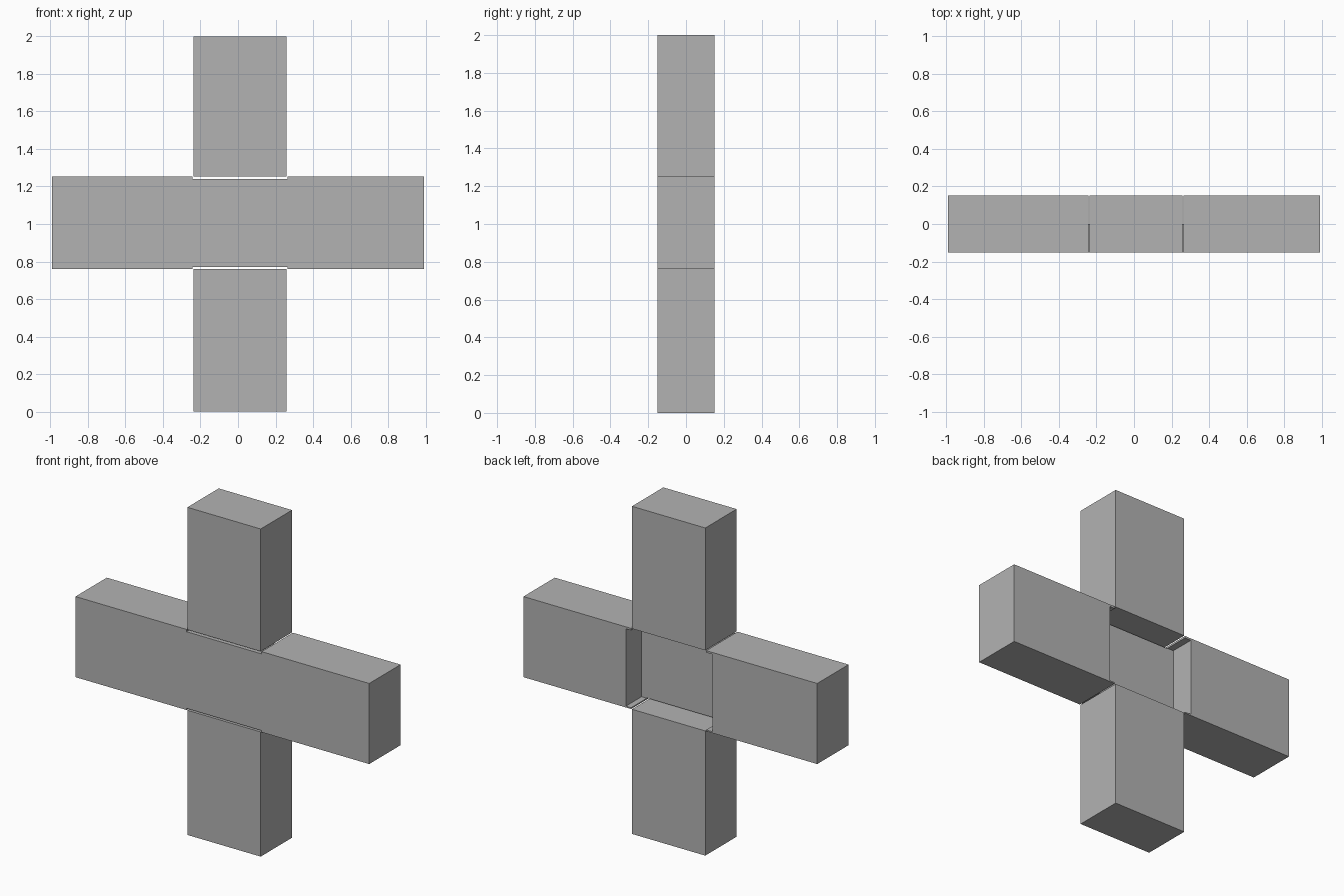
import bpy
import bmesh

cube = bpy.data.objects.get("Cube")
if cube:
    bpy.data.objects.remove(cube, do_unlink=True)

# Single plain grey
grey = bpy.data.materials.new("plain_grey")
grey.use_nodes = True
colour = (0.45, 0.45, 0.45, 1)
grey.diffuse_color = colour
grey.node_tree.nodes["Principled BSDF"].inputs["Base Color"].default_value = colour


def extrude_profile(name, profile, front, back):
    """Extrude an x-z outline along y."""
    bm = bmesh.new()
    face = bm.faces.new([bm.verts.new((x, front, z)) for x, z in profile])
    grown = bmesh.ops.extrude_face_region(bm, geom=[face])["geom"]
    moved = [v for v in grown if isinstance(v, bmesh.types.BMVert)]
    bmesh.ops.translate(bm, verts=moved, vec=(0, back - front, 0))
    bmesh.ops.recalc_face_normals(bm, faces=bm.faces)
    mesh = bpy.data.meshes.new(name)
    bm.to_mesh(mesh)
    bm.free()
    mesh.materials.append(grey)
    obj = bpy.data.objects.new(name, mesh)
    bpy.context.collection.objects.link(obj)
    return obj


def rectangle(left, right, low, high):
    return [(left, low), (right, low), (right, high), (left, high)]


HALF_DEPTH = 0.151
LENGTH = 0.992
LOW, HIGH = 0.761, 1.253            # crossbar bottom and top
WEB_LOW, WEB_HIGH = 0.771, 1.239    # thinned middle of the crossbar
POST_LEFT, POST_RIGHT = -0.236, 0.259
SLOT_LEFT, SLOT_RIGHT = -0.242, 0.265

# Upright post, in two pieces
extrude_profile("lower_post", rectangle(POST_LEFT, POST_RIGHT, 0, LOW),
                -HALF_DEPTH, HALF_DEPTH)
extrude_profile("upper_post", rectangle(POST_LEFT, POST_RIGHT, HIGH, 2),
                -HALF_DEPTH, HALF_DEPTH)

# Crossbar with shallow slots above and below its middle
outline = [
    (-LENGTH, LOW), (SLOT_LEFT, LOW), (SLOT_LEFT, WEB_LOW),
    (SLOT_RIGHT, WEB_LOW), (SLOT_RIGHT, LOW), (LENGTH, LOW),
    (LENGTH, HIGH), (SLOT_RIGHT, HIGH), (SLOT_RIGHT, WEB_HIGH),
    (SLOT_LEFT, WEB_HIGH), (SLOT_LEFT, HIGH), (-LENGTH, HIGH),
]
crossbar = extrude_profile("crossbar", outline, -HALF_DEPTH, HALF_DEPTH)

# Half-depth recess in the back of the crossbar
cutter = extrude_profile("recess_cutter",
                         rectangle(-0.284, 0.3, WEB_LOW - 0.002, WEB_HIGH + 0.002),
                         0, 0.3)
cutter.hide_render = True
cut = crossbar.modifiers.new("back_recess", "BOOLEAN")
cut.operation = "DIFFERENCE"
cut.solver = "EXACT"
cut.object = cutter
bpy.context.view_layer.objects.active = crossbar
bpy.ops.object.modifier_apply(modifier=cut.name)
bpy.data.objects.remove(cutter, do_unlink=True)
